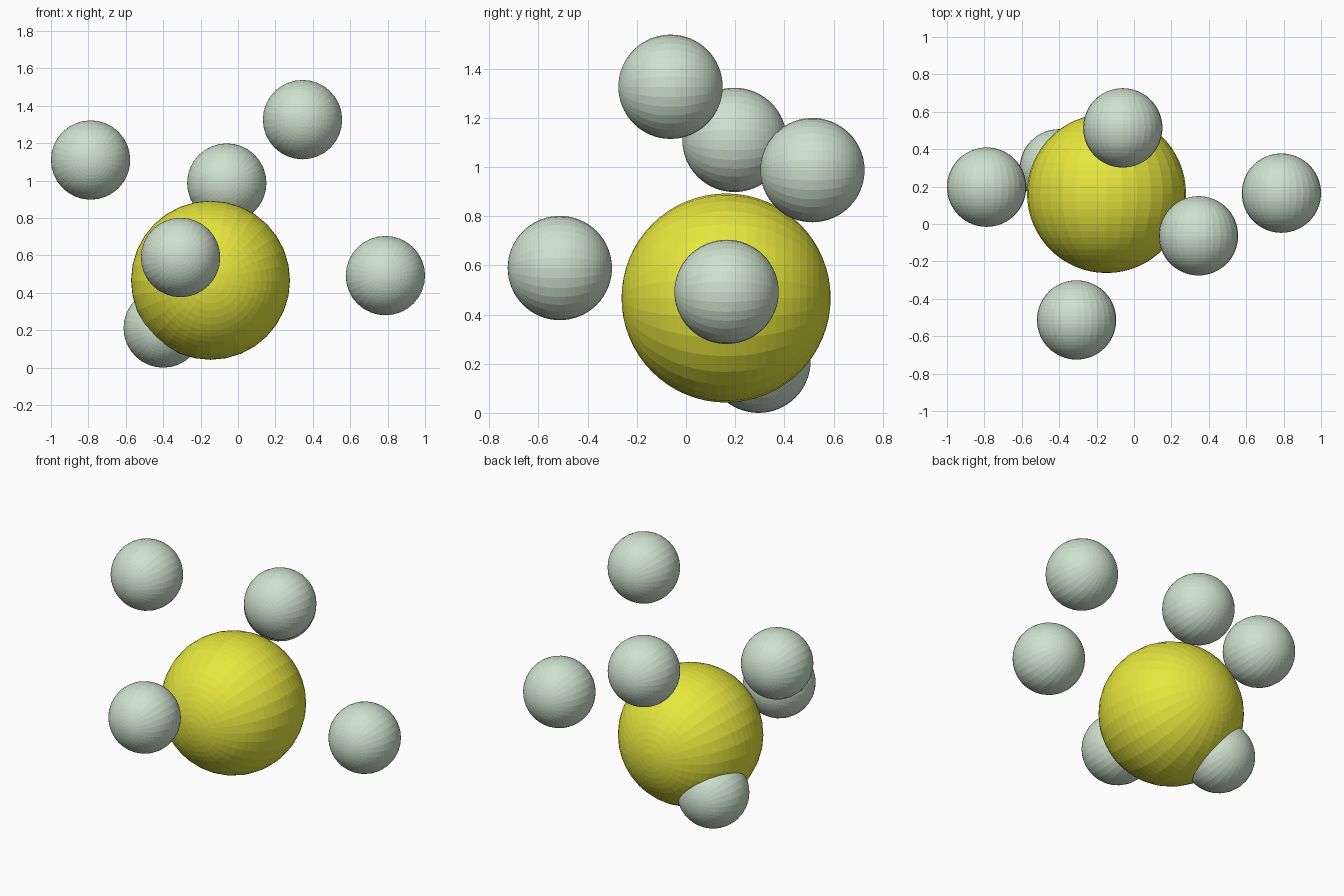
import bpy
from math import radians

if "Cube" in bpy.data.objects:
    bpy.data.objects.remove(bpy.data.objects["Cube"])


def material(name, color):
    m = bpy.data.materials.new(name)
    m.diffuse_color = (*color, 1)
    m.use_nodes = True
    m.node_tree.nodes["Principled BSDF"].inputs["Base Color"].default_value = m.diffuse_color
    return m


def ball(name, radius, center, mat):
    # flat-faced sphere with its poles along the y axis
    bpy.ops.mesh.primitive_uv_sphere_add(segments=32, ring_count=32, radius=radius,
                                         location=center, rotation=(radians(90), 0, 0))
    ob = bpy.context.object
    ob.name = name
    ob.data.materials.append(mat)
    bpy.ops.object.transform_apply(location=False, rotation=True, scale=False)


yellow = material("yellow", (0.80, 0.80, 0.05))
green = material("pale_green", (0.62, 0.76, 0.62))

# Large central ball
ball("central_ball", 0.425, (-0.147, 0.163, 0.467), yellow)

# Six small balls scattered around it
centers = [(-0.788, 0.197, 1.11), (0.345, -0.063, 1.326), (-0.06, 0.514, 0.987),
           (-0.307, -0.513, 0.589), (0.788, 0.165, 0.492), (-0.40, 0.295, 0.212)]
for i, c in enumerate(centers, 1):
    ball(f"small_ball_{i}", 0.212, c, green)
